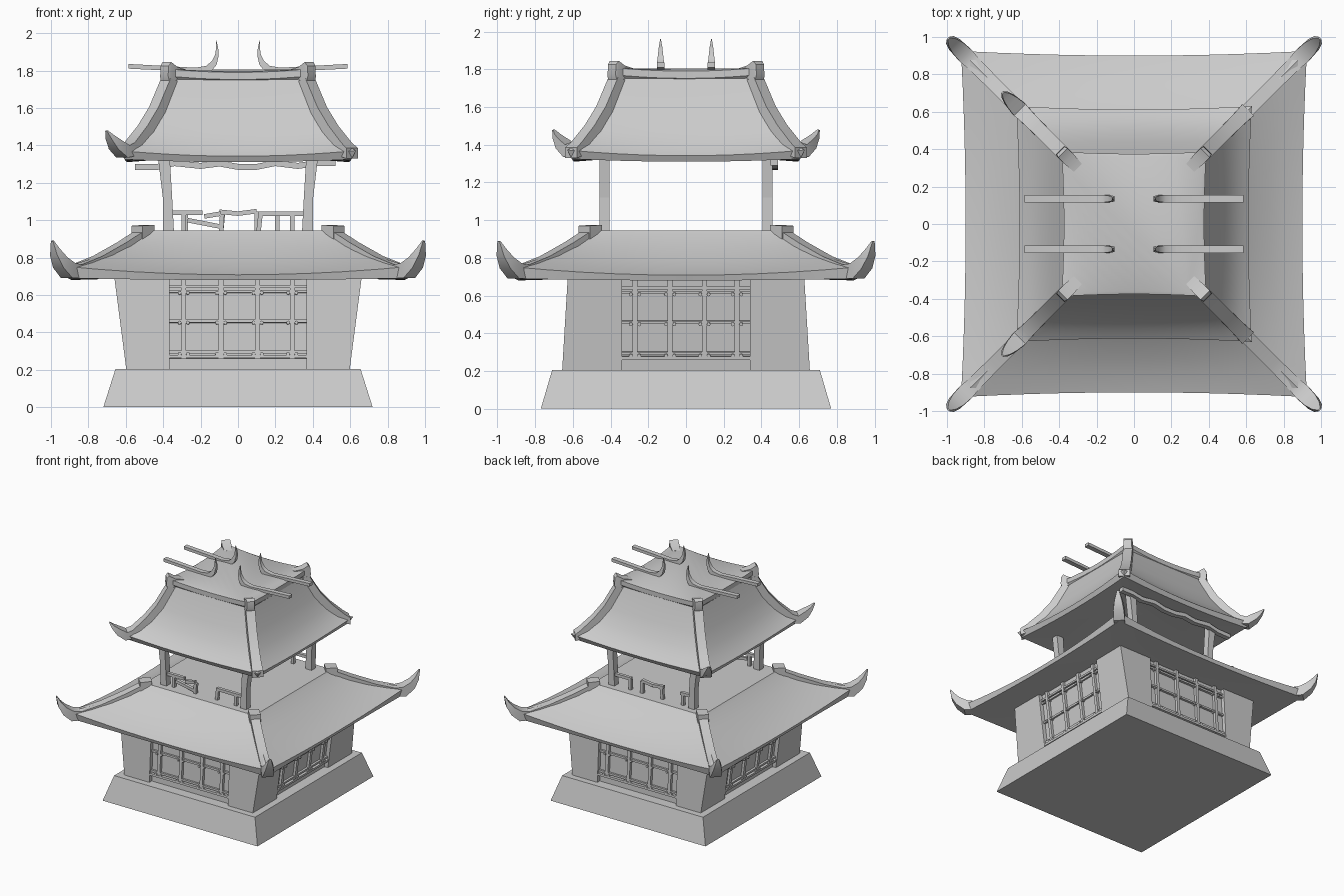
import bpy, bmesh, math
from mathutils import Vector, Matrix

if "Cube" in bpy.data.objects:
    bpy.data.objects.remove(bpy.data.objects["Cube"])

R2 = math.sqrt(2)


def finish(name, bm, smooth=None):
    bmesh.ops.recalc_face_normals(bm, faces=bm.faces[:])
    me = bpy.data.meshes.new(name)
    bm.to_mesh(me)
    bm.free()
    ob = bpy.data.objects.new(name, me)
    bpy.context.collection.objects.link(ob)
    if smooth:
        bpy.ops.object.select_all(action='DESELECT')
        ob.select_set(True)
        bpy.context.view_layer.objects.active = ob
        bpy.ops.object.shade_smooth_by_angle(angle=math.radians(smooth))
    return ob


def loft_into(bm, rings):
    vs = [[bm.verts.new(p) for p in r] for r in rings]
    n = len(vs[0])
    for a, b in zip(vs, vs[1:]):
        for i in range(n):
            bm.faces.new((a[i], a[(i + 1) % n], b[(i + 1) % n], b[i]))
    bm.faces.new(vs[0][::-1])
    bm.faces.new(vs[-1])


def loft(name, rings, smooth=None):
    bm = bmesh.new()
    loft_into(bm, rings)
    return finish(name, bm, smooth)


def rect(x0, x1, y0, y1, z):
    return [(x0, y0, z), (x1, y0, z), (x1, y1, z), (x0, y1, z)]


def ribbon(name, sections, angle, side=0, smooth=30):
    """Tapered beam running outward at an angle: (top r, top z, bottom r, bottom z, half width)."""
    rot = Matrix.Rotation(angle, 3, 'Z')
    rings = [[rot @ Vector(p) for p in ((a, side - w, z), (a, side + w, z),
                                        (b, side + w, y), (b, side - w, y))]
             for a, z, b, y, w in sections]
    return loft(name, rings, smooth)


def bar_into(bm, p, q, w, d):
    """Straight stick between two points, w thick across and d deep along y."""
    p, q = Vector(p), Vector(q)
    t = (q - p).normalized()
    s = Vector((t.z, 0, -t.x)) * w / 2
    k = Vector((0, d / 2, 0))
    loft_into(bm, [[c - s - k, c + s - k, c + s + k, c - s + k] for c in (p, q)])


def roof_ring(h, z, lift, flare, n=10):
    """Square ring whose corners lift and flare outward."""
    pts = []
    for k in range(4):
        rot = Matrix.Rotation(k * math.pi / 2, 3, 'Z')
        for i in range(n):
            u = -1 + 2 * i / n
            g = h + flare * u * u
            pts.append(rot @ Vector((u * (h + flare), -g, z + lift * u * u)))
    return pts


# Stone base and wall core
loft("base", [rect(-.72, .72, -.77, .77, 0), rect(-.655, .655, -.71, .71, .205)])
loft("wall_core", [rect(-.565, .565, -.625, .625, .2), rect(-.63, .63, -.595, .595, .7)])

# Corner piers leaning with the walls
for sx in (-1, 1):
    for sy in (-1, 1):
        loft("corner_pier", [rect(sx * .365, sx * .597, sy * .34, sy * .657, .2),
                             rect(sx * .365, sx * .662, sy * .34, sy * .627, .7)])


# Window lattice, one per wall
def lattice(name, angle, dist, tilt, hw):
    bm = bmesh.new()
    s = hw / .365
    cols = [v * s for v in (-.29, -.09, .105, .29)]
    for x in cols:
        bar_into(bm, (x, 0, .05), (x, 0, .48), .026, .03)
    for z in (.085, .25, .41):
        bar_into(bm, (-hw, 0, z), (hw, 0, z), .016, .022)
    bar_into(bm, (-hw, 0, .06), (hw, 0, .06), .018, .045)
    bar_into(bm, (-hw, 0, .435), (hw, 0, .435), .014, .022)
    # pegs beside each joint
    for x in cols:
        for z in (.082, .25, .41):
            for dx in (-.022, .022):
                m = Matrix.Translation((x + dx, -.008, z - .008)) @ Matrix.Rotation(math.pi / 2, 4, 'X')
                bmesh.ops.create_cone(bm, cap_ends=True, segments=8, radius1=.01,
                                      radius2=.01, depth=.03, matrix=m)
    ob = finish(name, bm)
    ob.matrix_world = (Matrix.Rotation(angle, 4, 'Z') @ Matrix.Translation((0, -dist, .21))
                       @ Matrix.Rotation(tilt, 4, 'X'))


out, inn = math.atan(.13), -math.atan(.06)
lattice("front_lattice", 0, .632, inn, .365)
lattice("back_lattice", math.pi, .632, inn, .365)
lattice("right_lattice", math.pi / 2, .572, out, .34)
lattice("left_lattice", -math.pi / 2, .572, out, .34)

# Lower roof with flat deck on top
lower = [(.55, .69, 0, 0), (.89, .68, .01, .02), (.9, .708, .045, .025), (.82, .737, .04, .015),
         (.72, .79, .025, .005), (.62, .855, .01, 0), (.53, .925, 0, 0), (.51, .945, 0, 0)]
loft("lower_roof", [roof_ring(*p) for p in lower], 35)

# Upper roof
upper = [(.4, 1.325, 0, 0), (.595, 1.31, .015, .012), (.612, 1.342, .03, .018), (.56, 1.385, .02, .01),
         (.5, 1.465, .01, .003), (.44, 1.575, 0, 0), (.37, 1.755, 0, 0)]
loft("upper_roof", [roof_ring(*p) for p in upper], 35)
cap = [(.36, 1.74, 0, 0), (.375, 1.752, .02, .012), (.375, 1.79, .02, .012), (.36, 1.797, .012, .005)]
loft("roof_top", [roof_ring(*p) for p in cap], 35)


# Hip beams with upturned tips
def diag(secs):
    return [(a * R2, z, b * R2, y, w) for a, z, b, y, w in secs]


low_hip = diag([(.5, .96, .5, .88, .036), (.62, .882, .62, .83, .036), (.75, .808, .75, .75, .037),
                (.86, .763, .86, .69, .04), (.9, .77, .915, .69, .044), (.94, .802, .96, .745, .04),
                (.97, .845, .985, .81, .028), (.99, .89, .995, .888, .008)])
up_hip = diag([(.385, 1.76, .34, 1.74, .036), (.45, 1.605, .4, 1.56, .036), (.51, 1.505, .46, 1.46, .037),
               (.58, 1.415, .56, 1.345, .04)])
broken_end = diag([(.61, 1.385, .61, 1.33, .044)])
curled_end = diag([(.61, 1.4, .62, 1.335, .044), (.65, 1.43, .665, 1.38, .036),
                   (.68, 1.455, .69, 1.43, .024), (.7, 1.48, .705, 1.477, .007)])
top_horn = diag([(.3, 1.805, .3, 1.77, .03), (.35, 1.82, .35, 1.75, .036), (.38, 1.845, .39, 1.745, .034),
                 (.392, 1.825, .395, 1.77, .03)])
low_cap = diag([(.475, .975, .475, .925, .042), (.54, .97, .54, .9, .042)])
for k in range(4):
    ang = math.pi / 4 + k * math.pi / 2
    ribbon("lower_hip_beam", low_hip, ang)
    ribbon("lower_hip_cap", low_cap, ang)
    ribbon("roof_top_horn", top_horn, ang)
    # the right-hand upper tips are snapped off
    ribbon("upper_hip_beam", up_hip + (curled_end if k in (1, 2) else broken_end), ang)

# Upper floor posts
for sx in (-1, 1):
    for sy in (-1, 1):
        y0, y1 = sy * .405, sy * .46
        loft("post", [rect(sx * .342, sx * .4, y0, y1, .93),
                      rect(sx * .352, sx * .402, y0, y1, 1.12),
                      rect(sx * .365, sx * .428, y0, y1, 1.34)])

# Broken railings (x, z pairs of each stick)
front = [(-.35, 1.04, -.19, 1.04), (-.29, .94, -.29, 1.03), (-.27, 1.0, -.09, .965),
         (-.18, 1.02, -.09, 1.035), (-.09, .94, -.085, 1.03), (.11, .94, .12, 1.03),
         (.11, 1.035, .35, 1.035), (.29, .94, .29, 1.03)]
back = [(-.35, 1.04, -.26, 1.04), (-.28, .94, -.28, 1.04), (-.09, .94, -.08, 1.04),
        (-.1, 1.045, .0, 1.035), (0, 1.035, .1, 1.048), (.1, .94, .1, 1.045),
        (.21, .94, .21, 1.03), (.2, 1.035, .35, 1.035)]
for name, y, sticks in (("front_railing", -.435, front), ("back_railing", .435, back)):
    bm = bmesh.new()
    for a, z, b, t in sticks:
        bar_into(bm, (a, y, z), (b, y, t), .024, .026)
    finish(name, bm)

# Warped beam under the back eave
path = [(-.55, 1.283), (-.43, 1.285), (-.34, 1.305), (-.2, 1.29), (-.1, 1.303), (0, 1.285),
        (.1, 1.285), (.2, 1.305), (.32, 1.29), (.42, 1.305), (.52, 1.305)]
ribbon("warped_beam", [(x, z + .016, x, z - .016, .02) for x, z in path], 0, .468)

# Ridge poles curling up into horns
pole = [(.585, 1.835, .585, 1.81, .02), (.38, 1.824, .38, 1.8, .02), (.23, 1.815, .21, 1.79, .02),
        (.17, 1.825, .14, 1.8, .02), (.14, 1.85, .115, 1.83, .017), (.122, 1.885, .103, 1.88, .013),
        (.117, 1.92, .106, 1.92, .009), (.118, 1.96, .115, 1.96, .002)]
for ang in (0, math.pi):
    for y in (-.135, .135):
        ribbon("ridge_pole", pole, ang, y, 40)
